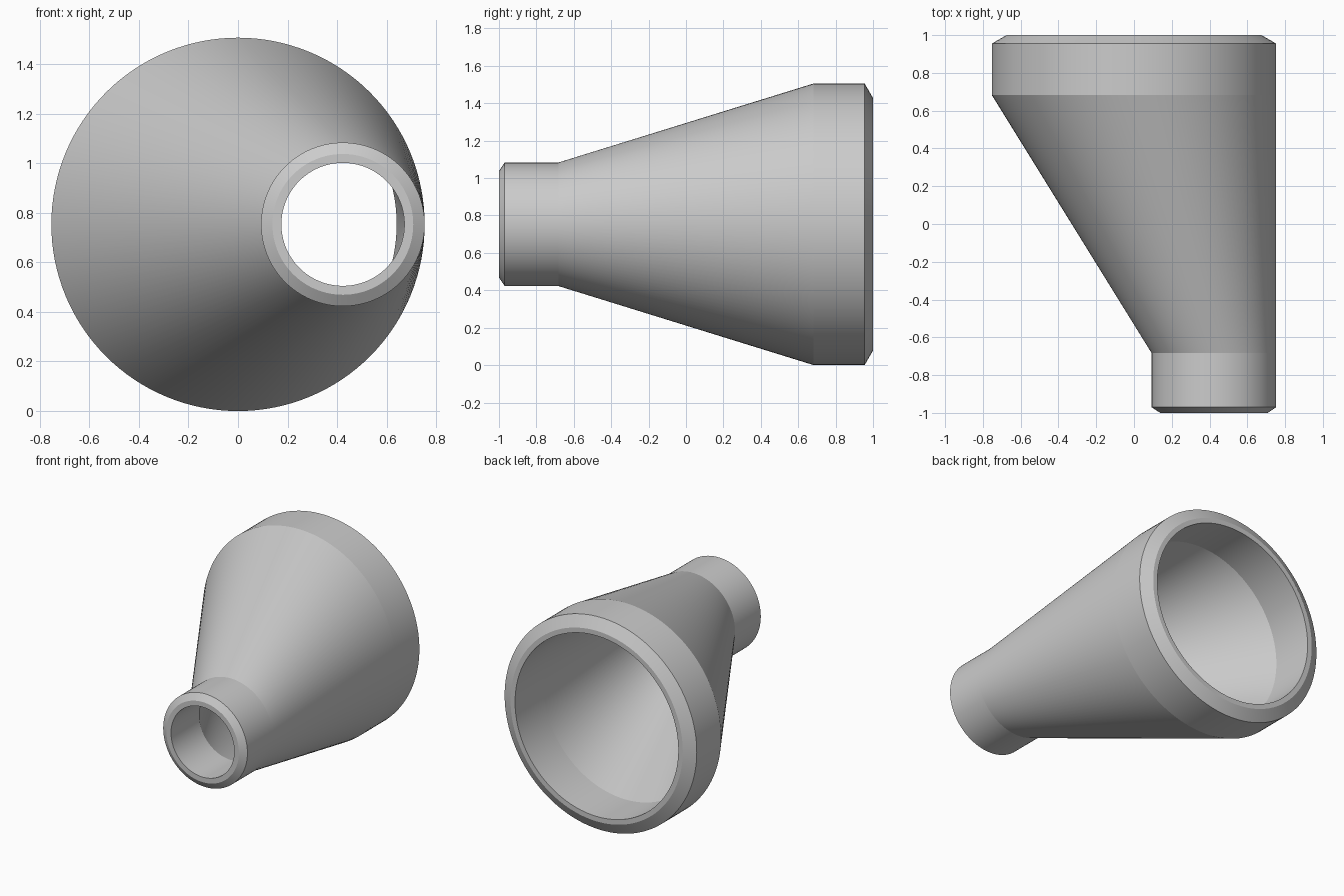
import bpy, bmesh
from math import sin, cos, pi

if "Cube" in bpy.data.objects:
    bpy.data.objects.remove(bpy.data.objects["Cube"])

SIDES = 128
R = 0.753      # large outer radius, also the axis height
XS = 0.423     # sideways offset of the small end

# Closed wall section: (y, centre x, radius), outside front to back, then bore back to front
rings = [
    (-1.0, XS, 0.284), (-0.97, XS, 0.33), (-0.683, XS, 0.33),
    (0.683, 0, R), (0.955, 0, R), (1.0, 0, 0.675),
    (1.0, 0, 0.64), (0.683, 0, 0.64), (-0.683, XS, 0.248), (-1.0, XS, 0.248),
]

bm = bmesh.new()
loops = []
for y, cx, r in rings:
    loops.append([bm.verts.new((cx + r * cos(2 * pi * i / SIDES), y,
                                R + r * sin(2 * pi * i / SIDES)))
                  for i in range(SIDES)])

# Skin neighbouring rings, wrapping back to the first
for k, a in enumerate(loops):
    b = loops[(k + 1) % len(loops)]
    for i in range(SIDES):
        j = (i + 1) % SIDES
        bm.faces.new((a[i], a[j], b[j], b[i])).smooth = True
bmesh.ops.recalc_face_normals(bm, faces=bm.faces)

# Keep every ring crisp
for loop in loops:
    for i in range(SIDES):
        bm.edges.get((loop[i], loop[(i + 1) % SIDES])).smooth = False

mesh = bpy.data.meshes.new("eccentric_pipe_reducer")
bm.to_mesh(mesh)
bm.free()
reducer = bpy.data.objects.new("eccentric_pipe_reducer", mesh)
bpy.context.collection.objects.link(reducer)
